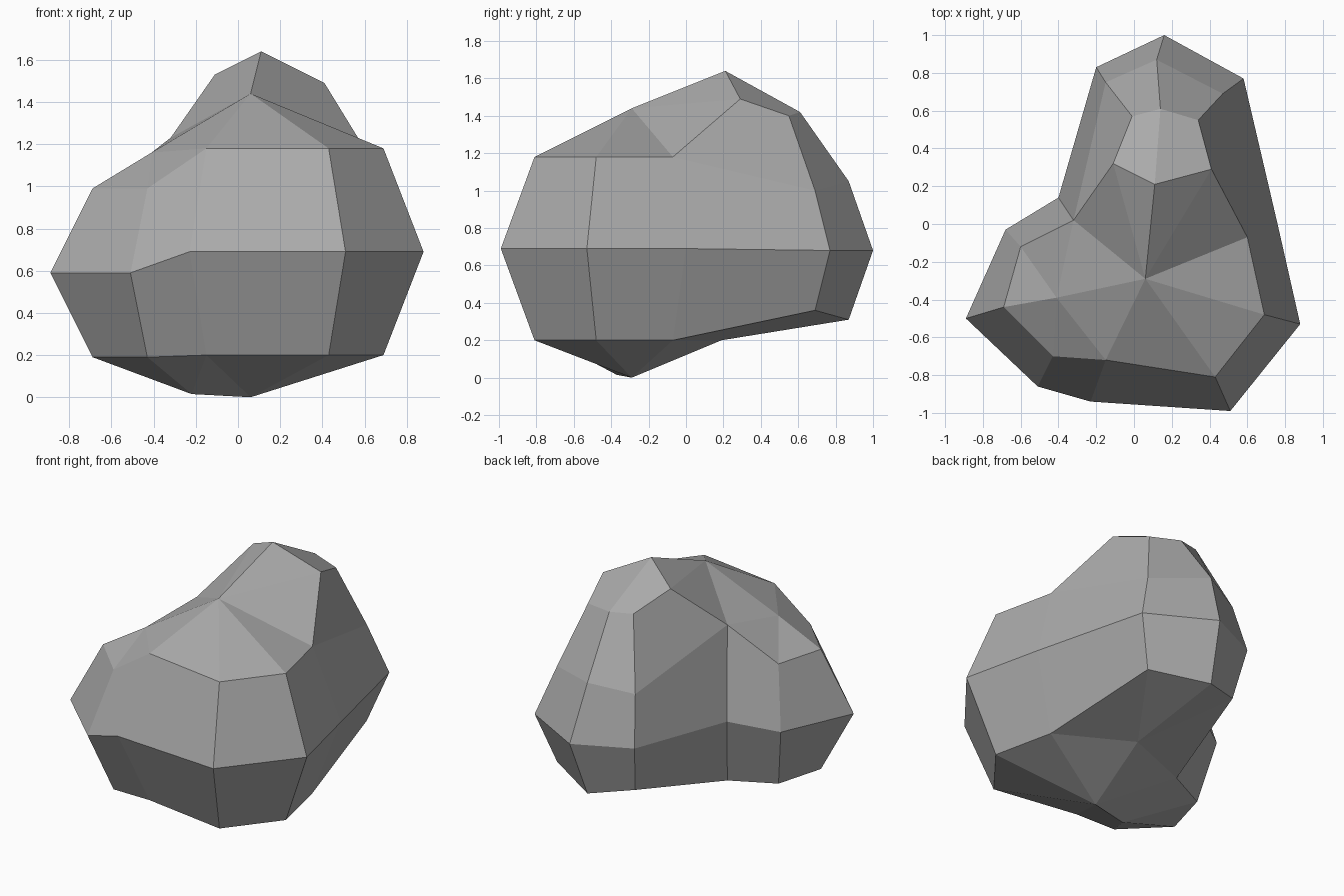
import bpy
import bmesh

cube = bpy.data.objects.get("Cube")
if cube:
    bpy.data.objects.remove(cube, do_unlink=True)

# Stone colour
stone = bpy.data.materials.new("stone grey")
stone.use_nodes = True
grey = (0.4, 0.4, 0.4, 1)
stone.diffuse_color = grey
stone.node_tree.nodes["Principled BSDF"].inputs["Base Color"].default_value = grey

# Columns round the boulder: widest point, then shoulder point
columns = [
    ((-.89, -.5, .59), (-.69, -.44, .99)),
    ((-.51, -.86, .59), (-.43, -.7, .99)),
    ((-.23, -.94, .69), (-.15, -.72, 1.18)),
    ((.51, -.99, .69), (.43, -.81, 1.18)),
    ((.88, -.53, .69), (.69, -.48, 1.18)),
    ((.76, 0, .69), (.6, -.07, 1.18)),
    ((.58, .77, .68), (.47, .69, 1)),
    ((.16, 1, .68), (.12, .87, 1.05)),
    ((-.2, .83, .68), (-.15, .75, 1)),
    ((-.4, .14, .65), (-.32, .02, 1.23)),
    ((-.68, -.03, .59), (-.6, -.12, .99)),
]
# Crown of the tall rear lobe, starting at its peak
crown_points = [(.11, .21, 1.64), (.41, .29, 1.49), (.34, .55, 1.4),
                (.14, .61, 1.42), (-.01, .57, 1.43), (-.11, .32, 1.53)]

bm = bmesh.new()


def fan(centre, rim):
    """Triangles from one point to each pair of neighbours on a rim."""
    for a, b in zip(rim, rim[1:]):
        bm.faces.new((centre, a, b))


def band(low, high):
    """Quads between two rows of equal length."""
    for i in range(len(low) - 1):
        bm.faces.new((low[i], low[i + 1], high[i + 1], high[i]))


# Waist and shoulder rings; the foot ring mirrors the shoulder below the waist
waist = [bm.verts.new(w) for w, s in columns]
shoulder = [bm.verts.new(s) for w, s in columns]
foot = [bm.verts.new((s[0], s[1], max(.19, 2 * w[2] - s[2]))) for w, s in columns]
band(waist + waist[:1], shoulder + shoulder[:1])
band(foot + foot[:1], waist + waist[:1])

# Rear lobe
crown = [bm.verts.new(p) for p in crown_points]
peak, crown_left, crown_right = crown[0], crown[1], crown[-1]
band(shoulder[5:9], crown[1:5])
bm.faces.new((peak, *crown[1:4]))
bm.faces.new((peak, *crown[3:]))
bm.faces.new((shoulder[8], shoulder[9], crown_right, crown[4]))

# Front lobe and the small side lobe
front_top = bm.verts.new((.06, -.29, 1.44))
saddle = bm.verts.new((-.41, -.39, 1.16))
fan(front_top, [shoulder[9], saddle, *shoulder[2:6], crown_left, peak,
                crown_right, shoulder[9]])
fan(saddle, [shoulder[9], shoulder[10], *shoulder[:3]])

# Underside
base = bm.verts.new((.06, -.29, 0))
side_base = bm.verts.new((-.22, -.37, .015))
rear_base = bm.verts.new((.13, .19, .2))
fan(rear_base, foot[5:10])
fan(base, [side_base, *foot[2:6], rear_base, foot[9], side_base])
fan(side_base, [foot[9], foot[10], *foot[:3]])

bmesh.ops.recalc_face_normals(bm, faces=bm.faces)
mesh = bpy.data.meshes.new("boulder")
bm.to_mesh(mesh)
bm.free()
mesh.materials.append(stone)
boulder = bpy.data.objects.new("boulder", mesh)
bpy.context.scene.collection.objects.link(boulder)
